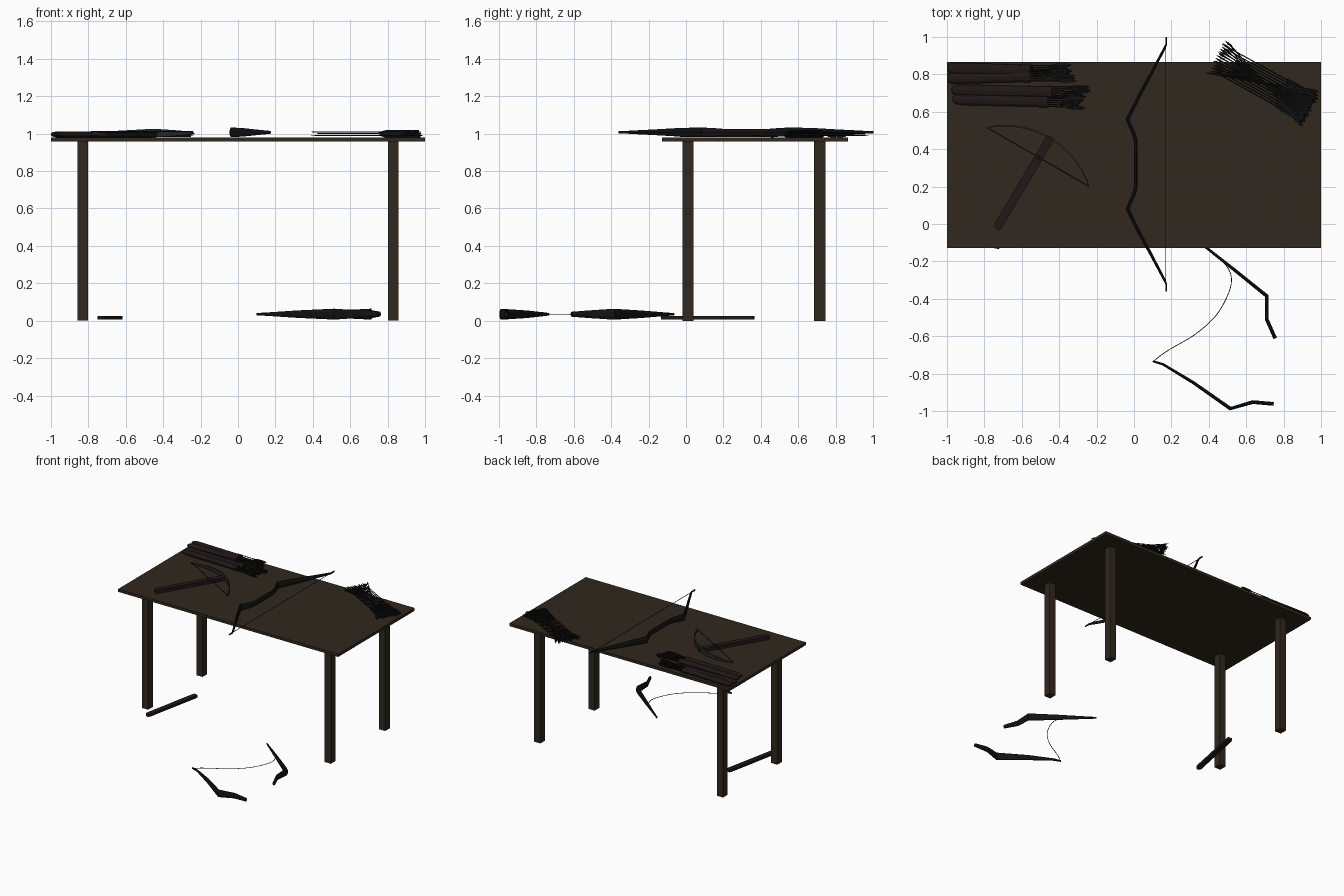
import bpy, bmesh, math, random
from mathutils import Vector

if "Cube" in bpy.data.objects:
    bpy.data.objects.remove(bpy.data.objects["Cube"])

random.seed(4)

def material(name, rgb):
    m = bpy.data.materials.new(name)
    m.diffuse_color = (*rgb, 1)
    m.use_nodes = True
    m.node_tree.nodes["Principled BSDF"].inputs["Base Color"].default_value = m.diffuse_color
    return m

TABLE = material("table_wood", (0.030, 0.021, 0.013))
DARK = material("dark_wood", (0.014, 0.009, 0.008))
BLACK = material("black", (0.006, 0.006, 0.006))
STEEL = material("steel", (0.018, 0.022, 0.024))

def sweep(bm, pts, n):
    """Sweep an n-sided section along points (x, y, z, width, height)."""
    k, rings = 1 / math.cos(math.pi / n), []
    for i, (x, y, z, w, h) in enumerate(pts):
        a, b = pts[max(i - 1, 0)], pts[min(i + 1, len(pts) - 1)]
        t = Vector((b[0] - a[0], b[1] - a[1])).normalized()
        ring = []
        for j in range(n):
            ang = math.pi / n + math.tau * j / n
            s = math.cos(ang) * k * w / 2
            ring.append(bm.verts.new((x - t.y * s, y + t.x * s, z + math.sin(ang) * k * h / 2)))
        rings.append(ring)
    for p, q in zip(rings, rings[1:]):
        for j in range(n):
            bm.faces.new((p[j], p[(j + 1) % n], q[(j + 1) % n], q[j]))
    bm.faces.new(rings[0])
    bm.faces.new(rings[-1])

def finish(name, bm, mat):
    bmesh.ops.recalc_face_normals(bm, faces=bm.faces)
    me = bpy.data.meshes.new(name)
    bm.to_mesh(me)
    bm.free()
    me.materials.append(mat)
    ob = bpy.data.objects.new(name, me)
    bpy.context.collection.objects.link(ob)
    return ob

def swept(name, pts, n, mat):
    bm = bmesh.new()
    sweep(bm, pts, n)
    return finish(name, bm, mat)

def box(name, x0, x1, y0, y1, z0, z1, mat):
    y, z, w, h = (y0 + y1) / 2, (z0 + z1) / 2, y1 - y0, z1 - z0
    return swept(name, [(x0, y, z, w, h), (x1, y, z, w, h)], 4, mat)

def arrow(bm, tail, tip, z, vane=0.022, vane_len=0.13):
    a, b = Vector(tail), Vector(tip)
    d = (b - a).normalized()
    def at(s, w, h):
        p = a + d * s
        return (p.x, p.y, z, w, h)
    L = (b - a).length
    sweep(bm, [at(0, .005, .005), at(L - .03, .005, .005)], 5)
    sweep(bm, [at(L - .03, .012, .006), at(L, .001, .001)], 4)
    # crossed feather vanes
    for w, h in ((vane, .001), (.001, vane)):
        sweep(bm, [at(.012, w, h), at(vane_len * .75, w, h), at(vane_len, min(w, .002), min(h, .002))], 4)

# Table
box("table_top", -1, 1, -0.128, 0.865, 0.957, 0.98, TABLE)
for sx, side in ((-1, "left"), (1, "right")):
    for y, end in ((0.01, "front"), (0.715, "back")):
        x = sx * 0.83
        box(f"{end}_{side}_leg", x - .028, x + .028, y - .03, y + .03, 0, 0.957, TABLE)

# Whole bow: half outline mirrored about the grip centre y = 0.32
half = [(.01, .12, .02, .036), (.002, .155, .02, .042), (-.035, .24, .02, .052), (.03, .37, .018, .044),
        (.095, .49, .016, .03), (.158, .61, .013, .018), (.172, .64, .01, .014), (.172, .681, .007, .012)]
bow = [(x, .32 - d, 1.007, w, h) for x, d, w, h in reversed(half)]
bow += [(x, .32 + d, 1.007, w, h) for x, d, w, h in half]
swept("bow", bow, 8, BLACK)
swept("bow_string", [(.17, -.32, 1.007, .004, .004), (.17, .96, 1.007, .004, .004)], 6, BLACK)

# Broken bow on the floor
ZB = 0.035
swept("broken_bow_back_half", [(x, y, ZB, w, h) for x, y, w, h in (
    (.31, -.065, .01, .012), (.36, -.105, .013, .018), (.53, -.24, .017, .04), (.71, -.385, .02, .058),
    (.71, -.51, .02, .042), (.755, -.612, .02, .026))], 8, BLACK)
swept("broken_bow_front_half", [(x, y, ZB, w, h) for x, y, w, h in (
    (.1, -.733, .01, .012), (.155, -.75, .013, .018), (.32, -.85, .017, .04), (.515, -.987, .02, .058),
    (.635, -.952, .02, .042), (.747, -.962, .02, .026))], 8, BLACK)

# Slack string, smoothed through a few control points
ctrl = [Vector(p) for p in ((.34, -.09), (.43, -.16), (.505, -.24), (.52, -.32), (.48, -.425), (.42, -.51),
                            (.32, -.595), (.2, -.665), (.14, -.705), (.105, -.735))]
path = []
for i in range(len(ctrl) - 1):
    p0, p1, p2, p3 = (ctrl[min(max(i + k, 0), len(ctrl) - 1)] for k in (-1, 0, 1, 2))
    for s in range(4):
        t = s / 4
        path.append(.5 * (2 * p1 + (p2 - p0) * t + (2 * p0 - 5 * p1 + 4 * p2 - p3) * t ** 2
                          + (3 * p1 - p0 - 3 * p2 + p3) * t ** 3))
path.append(ctrl[-1])
swept("slack_string", [(p.x, p.y, ZB, .004, .004) for p in path], 6, BLACK)

# Crossbow on the table, and a bare stock on the floor
def stock(name, a, b, z, w, h):
    a, b = Vector(a), Vector(b)
    pts = [(*a.lerp(b, t), z, w * k, h) for t, k in
           ((0, .55), (.015, .85), (.04, 1), (.97, 1), (1, .8))]
    return swept(name, pts, 4, DARK)

stock("crossbow_stock", (-.735, -.025), (-.445, .465), .995, .045, .028)
stock("floor_stock", (-.735, -.132), (-.635, .362), .016, .04, .02)

mid, u, v = Vector((-.513, .358)), Vector((.866, -.5)), Vector((.5, .866))
R, sag = 0.473, 0.12
A = math.asin(.315 / R)
prod = []
for i in range(17):
    t = i / 8 - 1
    p = mid + u * R * math.sin(A * t) + v * (R * math.cos(A * t) - R + sag)
    h = .046 - .036 * abs(t)
    prod.append((p.x, p.y, 1.003, .010 - .004 * abs(t), h))
swept("crossbow_prod", prod, 4, STEEL)
e0, e1 = mid - u * .315, mid + u * .315
swept("crossbow_string", [(*e0, 1.011, .005, .005), (*e1, 1.011, .005, .005)], 6, BLACK)
n0, n1 = mid - v * .012, mid + v * .012
swept("crossbow_nut", [(*n0, 1.011, .016, .016), (*n1, 1.011, .016, .016)], 8, STEEL)

# Filled quivers: rounded flat pouches with feathered arrows sticking out
quivers = [((-1.0, .832), (-.555, .822)), ((-1.0, .778), (-.555, .79)),
           ((-.975, .715), (-.44, .705)), ((-.97, .668), (-.46, .655))]
for i, (a, b) in enumerate(quivers):
    a, b = Vector(a), Vector(b)
    d = (b - a).normalized()
    pts = [(*a.lerp(b, t), .996, .062 * k, .032 * k) for t, k in
           ((0, .3), (.02, .7), (.06, .92), (.12, 1), (.9, .95), (.91, 1.05), (1, 1.05))]
    swept(f"quiver_{i + 1}", pts, 10, DARK)
    bm = bmesh.new()
    for j in range(6):
        off = Vector((-d.y, d.x)) * (j - 2.5) * .010
        reach = (.23 if i < 2 else .19) + random.uniform(-.035, .02)
        arrow(bm, b + d * reach + off * 1.25, b - d * .15 + off * .9,
              .992 + .009 * (j % 2), .018, .11)
    finish(f"quiver_arrows_{i + 1}", bm, BLACK)

# Loose arrow bundle, fanned at both ends
bm = bmesh.new()
c = Vector((.695, .752))
d = Vector((.875, -.484)).normalized()
s = Vector((-d.y, d.x))
for layer, (ka, kb, z) in enumerate(((.1, -.1, .991), (.075, .075, 1.001), (-.085, .1, 1.009))):
    for j in range(12):
        t = (j / 11 * 2 - 1)
        slip = random.uniform(-.015, .01)
        arrow(bm, c + d * (.285 + slip) + s * t * ka, c - d * (.285 - slip) + s * t * kb, z, .022, .2)
finish("arrow_bundle", bm, BLACK)
